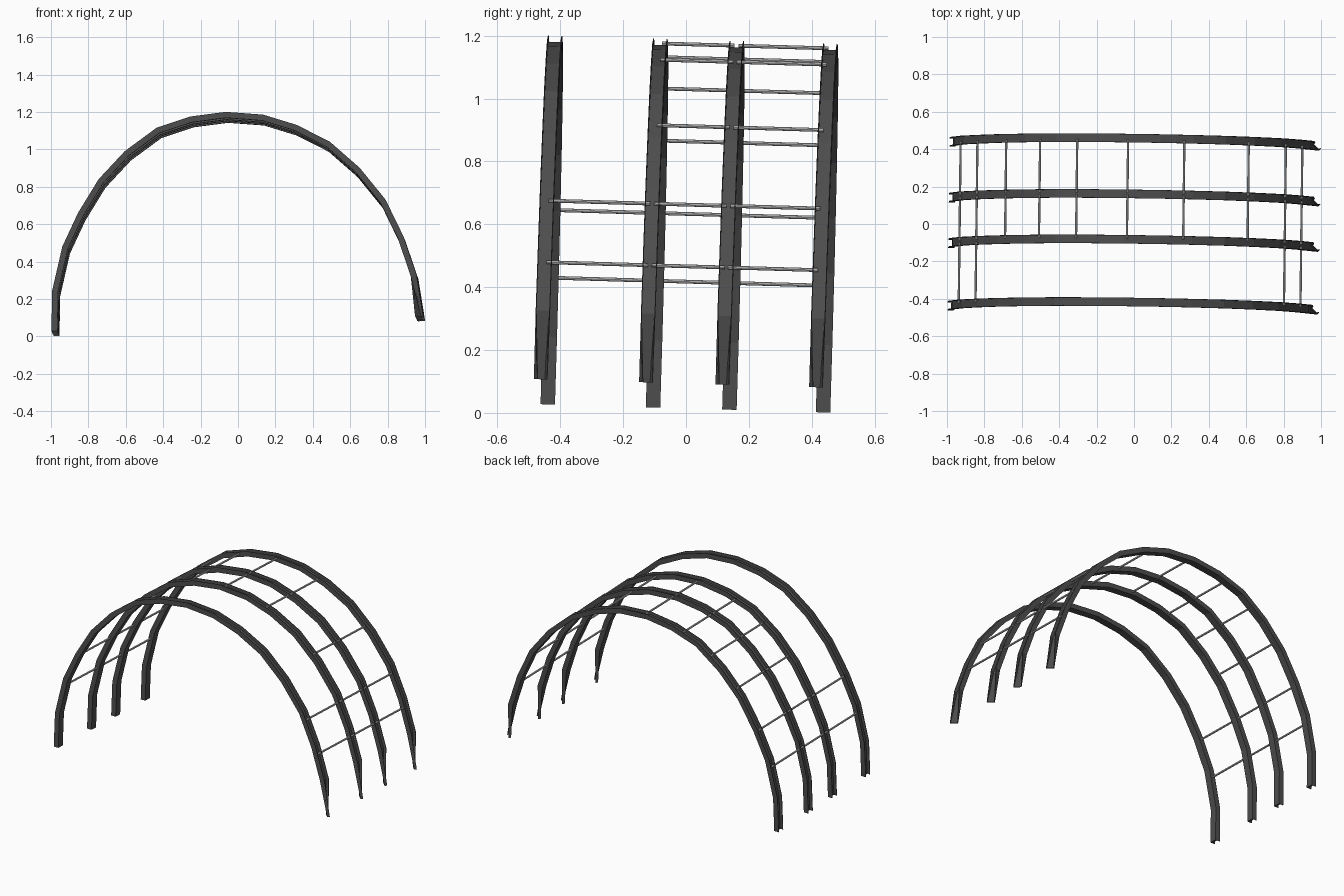
import bpy, bmesh, math
from mathutils import Vector

if "Cube" in bpy.data.objects:
    bpy.data.objects.remove(bpy.data.objects["Cube"])


def material(name, v):
    m = bpy.data.materials.new(name)
    m.diffuse_color = (v, v, v, 1)
    m.use_nodes = True
    m.node_tree.nodes["Principled BSDF"].inputs["Base Color"].default_value = m.diffuse_color
    return m


DARK = material("dark grey metal", 0.075)
LIGHT = material("light grey metal", 0.6)

# Outer line of the front arch (x, z), left foot to right foot
PATH = [(-.992, .027), (-.988, .245), (-.934, .48), (-.85, .66), (-.74, .84),
        (-.60, .99), (-.43, 1.115), (-.25, 1.175), (-.06, 1.2), (.14, 1.185),
        (.32, 1.13), (.497, 1.04), (.657, .90), (.795, .73), (.89, .535),
        (.96, .33), (.990, .107)]
PATH = [Vector((x, 0, z)) for x, z in PATH]
ARCH_Y = [-.418, -.083, .16, .458]          # arch centres at the crown
WIDE = Vector((.012, 1, -.029))             # slightly tilted depth direction
H, T, WEB, D = .023, .003, .020, .032       # half width, flange, web depth, full depth

# Channel section, open to the outside: (across, outward)
SECTION = [(-H, -D), (-H, 0), (-H + T, 0), (-H + T, -WEB),
           (H - T, -WEB), (H - T, 0), (H, 0), (H, -D)]


def lean(p):
    """Y shift of a point within the leaning arch plane."""
    return .03 * (p.z - 1.17) - .0125 * p.x


def place(p, yc):
    """Point of the path moved onto the arch at yc."""
    y = yc + lean(p)
    return Vector((p.x + .012 * y, y, p.z - .029 * (yc + .42)))


def outward(i):
    if i == 0:
        return Vector((-1, 0, 0))
    if i == len(PATH) - 1:
        return Vector((1, 0, 0))
    t = PATH[i + 1] - PATH[i - 1]
    return Vector((-t.z, 0, t.x)).normalized()


def finish(bm, name, mat):
    bmesh.ops.recalc_face_normals(bm, faces=bm.faces)
    me = bpy.data.meshes.new(name)
    bm.to_mesh(me)
    bm.free()
    me.materials.append(mat)
    ob = bpy.data.objects.new(name, me)
    bpy.context.collection.objects.link(ob)
    return ob


def make_arch(name, yc):
    bm = bmesh.new()
    rings = []
    for i, p in enumerate(PATH):
        base, n, w = place(p, yc), outward(i), WIDE
        squeeze = 1
        if i == len(PATH) - 1:              # right foot is twisted and flattened
            base = base - n * D / 2
            n, w = (n + w) / math.sqrt(2), (w - n) / math.sqrt(2)
            base = base + n * D * .25
            squeeze = .5
        rings.append([bm.verts.new(base + w * a + n * d * squeeze)
                      for a, d in SECTION])
    k = len(SECTION)
    for r, s in zip(rings, rings[1:]):
        for j in range(k):
            bm.faces.new((r[j], r[(j + 1) % k], s[(j + 1) % k], s[j]))
    bm.faces.new(rings[0])
    bm.faces.new(rings[-1])
    finish(bm, name, DARK)


def make_rung(name, a, b, r=.006, sides=8):
    bm = bmesh.new()
    axis = b - a
    q = axis.to_track_quat('Z', 'Y')
    ends = []
    for c in (a, b):
        ends.append([bm.verts.new(c + q @ Vector((
            r * math.cos(2 * math.pi * s / sides),
            r * math.sin(2 * math.pi * s / sides), 0))) for s in range(sides)])
    for s in range(sides):
        t = (s + 1) % sides
        bm.faces.new((ends[0][s], ends[0][t], ends[1][t], ends[1][s]))
    bm.faces.new(ends[0])
    bm.faces.new(ends[1])
    finish(bm, name, LIGHT)


# Four arches
for i, yc in enumerate(ARCH_Y):
    make_arch(f"arch_{i + 1}", yc)

# Rungs: position along the path (segment + fraction), first bay they cross
RUNGS = [(1.8, 0), (2.95, 0), (13.25, 0), (14.25, 0), (4.3, 1), (5.5, 1),
         (6.65, 1), (8.12, 1), (9.71, 1), (11.75, 1)]
for n, (u, first) in enumerate(RUNGS):
    i = int(u)
    seg = PATH[i + 1] - PATH[i]
    p = PATH[i] + seg * (u - i)
    p = p - Vector((-seg.z, 0, seg.x)).normalized() * .013
    for bay in range(first, 3):
        a = place(p, ARCH_Y[bay]) + WIDE * .006
        b = place(p, ARCH_Y[bay + 1]) - WIDE * .006
        make_rung(f"rung_{n + 1}_bay_{bay + 1}", a, b)
